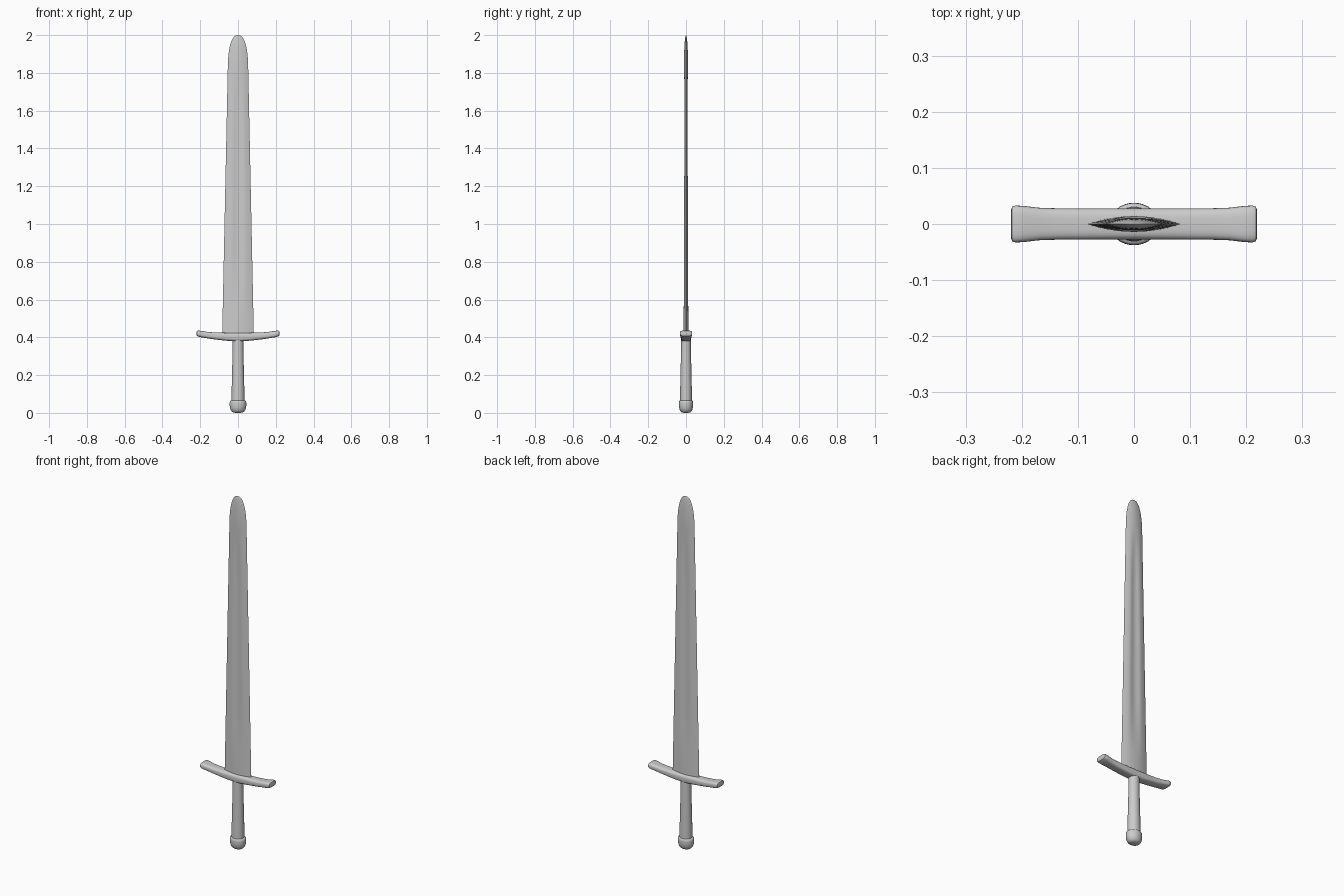
import bpy
import bmesh
from math import cos, sin, pi, sqrt, copysign

if "Cube" in bpy.data.objects:
    bpy.data.objects.remove(bpy.data.objects["Cube"])


def loft(name, rings, angle=40):
    """Skin a list of equal-length closed rings and cap both ends."""
    bm = bmesh.new()
    rows = [[bm.verts.new(p) for p in ring] for ring in rings]
    n = len(rows[0])
    for a, b in zip(rows, rows[1:]):
        for i in range(n):
            j = (i + 1) % n
            bm.faces.new((a[i], a[j], b[j], b[i]))
    bm.faces.new(rows[0][::-1])
    bm.faces.new(rows[-1])
    bmesh.ops.recalc_face_normals(bm, faces=bm.faces)
    mesh = bpy.data.meshes.new(name)
    bm.to_mesh(mesh)
    bm.free()
    obj = bpy.data.objects.new(name, mesh)
    bpy.context.collection.objects.link(obj)
    bpy.ops.object.select_all(action='DESELECT')
    obj.select_set(True)
    bpy.context.view_layer.objects.active = obj
    bpy.ops.object.shade_smooth_by_angle(angle=angle * pi / 180)
    return obj


def oval(rx, ry, n=32, power=1.0):
    """Ellipse, squarer when power is below 1."""
    pts = []
    for i in range(n):
        c, s = cos(2 * pi * i / n), sin(2 * pi * i / n)
        pts.append((rx * copysign(abs(c) ** power, c), ry * copysign(abs(s) ** power, s)))
    return pts


# Blade: lens section with a shallow central fuller, tapering to a rounded tip
def blade_ring(z, w, t, depth):
    us = [-cos(pi * i / 20) for i in range(21)]

    def half(u):
        groove = max(0, 1 - (u / 0.5) ** 2) ** 1.5
        return t * (1 - u * u) * (1 - depth * groove)
    front = [(u * w, -half(u), z) for u in us]
    back = [(u * w, half(u), z) for u in us[-2:0:-1]]
    return front + back


blade = []
for z, depth in [(0.40, 0), (0.50, 0), (0.60, 0.2), (0.72, 0.5), (0.85, 0.6), (1.2, 0.6),
                 (1.5, 0.6), (1.65, 0.5), (1.75, 0.25), (1.83, 0)]:
    k = (z - 0.40) / 1.43
    blade.append(blade_ring(z, 0.084 - 0.030 * k, 0.014 - 0.003 * k, depth))
for i in range(1, 13):
    a = i / 12 * pi / 2 * 0.985
    s = cos(a)
    blade.append(blade_ring(1.83 + 0.17 * sin(a), 0.054 * s ** 0.8, 0.011 * s, 0))
loft("blade", blade, 35)

# Crossguard: rounded bar sweeping up and flaring at both ends
half_guard = [(0, 0.378, 0.424, 0.028), (0.05, 0.381, 0.424, 0.028),
              (0.10, 0.386, 0.425, 0.028), (0.14, 0.391, 0.427, 0.028),
              (0.17, 0.396, 0.430, 0.029), (0.195, 0.400, 0.434, 0.032),
              (0.211, 0.404, 0.436, 0.033), (0.217, 0.407, 0.434, 0.031),
              (0.219, 0.412, 0.430, 0.026)]
stations = [(-x, a, b, y) for x, a, b, y in half_guard[:0:-1]] + half_guard
loft("crossguard", [[(x, p, (lo + hi) / 2 + q)
                     for p, q in oval(hy, (hi - lo) / 2, 32, 0.6)]
                    for x, lo, hi, hy in stations])


# Grip and pommel: oval sections stacked along z
def turned(name, profile, flat):
    return loft(name, [[(x, y, z) for x, y in oval(r, r * flat)] for z, r in profile])


turned("grip", [(0.05, 0.034), (0.15, 0.033), (0.27, 0.030), (0.40, 0.028)], 0.92)

pommel = [(0.045 - 0.045 * cos(a), 0.044 * sqrt(sin(a)))
          for a in [pi / 2 * (i + 0.15) / 8 for i in range(8)]]
pommel[0] = (0.0, pommel[0][1] * 0.9)
pommel += [(0.052, 0.044), (0.060, 0.043), (0.064, 0.040), (0.066, 0.033)]
turned("pommel", pommel, 0.86)
